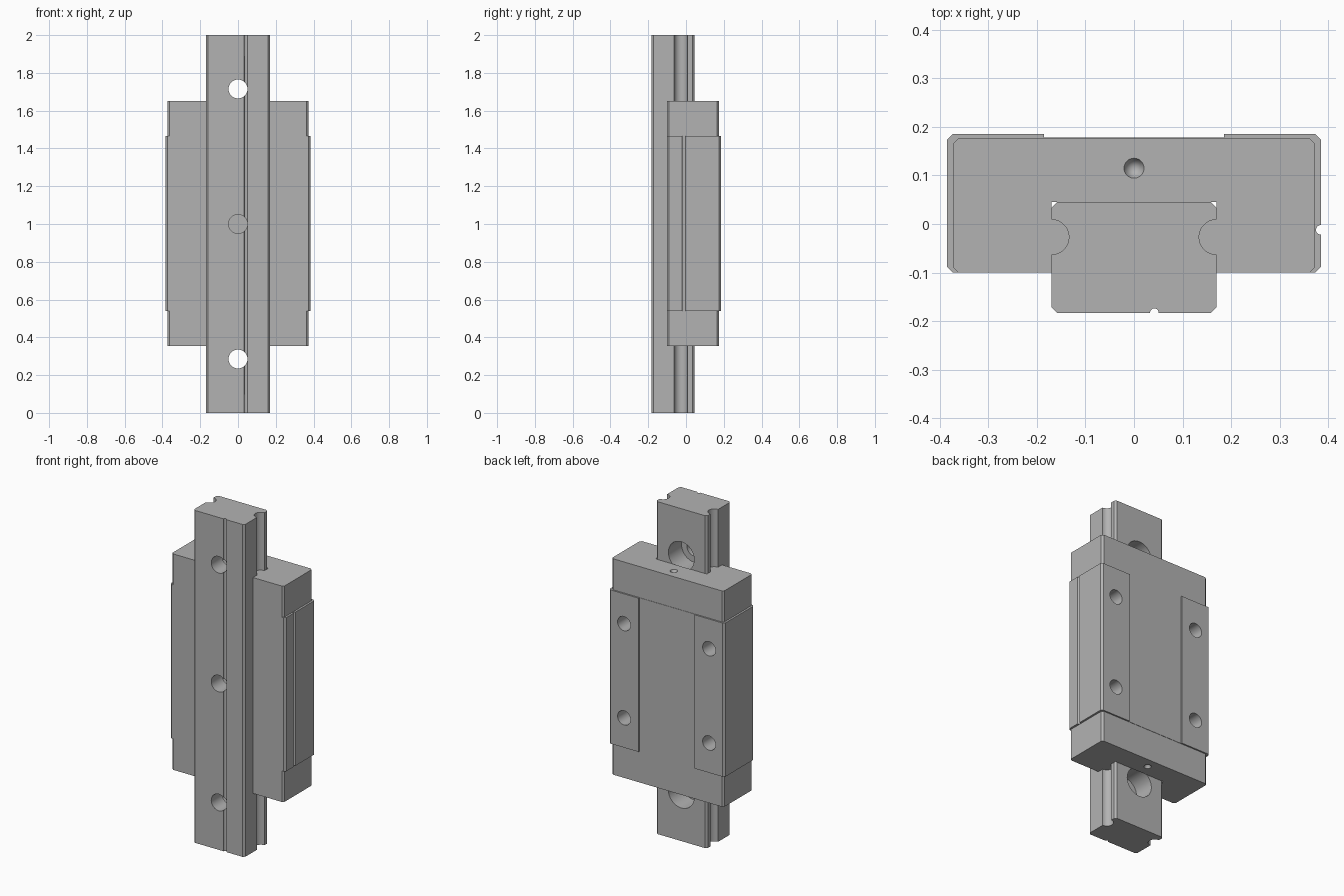
import bpy, bmesh
from math import sin, cos, pi, radians

cube = bpy.data.objects.get("Cube")
if cube:
    bpy.data.objects.remove(cube, do_unlink=True)

steel = bpy.data.materials.new("steel_grey")
steel.use_nodes = True
grey = (0.45, 0.45, 0.45, 1)
steel.diffuse_color = grey
steel.node_tree.nodes["Principled BSDF"].inputs["Base Color"].default_value = grey


def arc(cx, cy, r, start, end, n=14):
    angles = [radians(start + (end - start) * i / n) for i in range(n + 1)]
    return [(cx + r * cos(a), cy + r * sin(a)) for a in angles]


def extrude(name, section, z0, z1):
    """Closed section in x and y, extruded along z."""
    bm = bmesh.new()
    face = bm.faces.new([bm.verts.new((x, y, z0)) for x, y in section])
    top = bmesh.ops.extrude_face_region(bm, geom=[face])["geom"]
    for v in top:
        if isinstance(v, bmesh.types.BMVert):
            v.co.z = z1
    bmesh.ops.recalc_face_normals(bm, faces=bm.faces)
    mesh = bpy.data.meshes.new(name)
    bm.to_mesh(mesh)
    bm.free()
    mesh.materials.append(steel)
    obj = bpy.data.objects.new(name, mesh)
    bpy.context.collection.objects.link(obj)
    return obj


def drill(obj, location, r1, r2, depth, rotation=(0, 0, 0)):
    """Cut a round or conical hole centred on location."""
    bpy.ops.mesh.primitive_cone_add(vertices=32, radius1=r1, radius2=r2, depth=depth,
                                    location=location, rotation=rotation)
    cutter = bpy.context.object
    cutter.name = "hole_cutter"
    cutter.hide_render = True
    cutter.data.materials.append(steel)
    bpy.context.view_layer.objects.active = obj
    mod = obj.modifiers.new("hole", "BOOLEAN")
    mod.operation = "DIFFERENCE"
    mod.solver = "EXACT"
    mod.object = cutter
    bpy.ops.object.modifier_apply(modifier=mod.name)
    bpy.data.objects.remove(cutter, do_unlink=True)


def finish(obj):
    bpy.ops.object.select_all(action="DESELECT")
    obj.select_set(True)
    bpy.context.view_layer.objects.active = obj
    bpy.ops.object.shade_smooth_by_angle(angle=radians(30))


# Shared sizes
half, front, back, c = 0.17, -0.183, 0.045, 0.011
race_y, race_r = -0.027, 0.036
along_y = (pi / 2, 0, 0)

# Rail with ball races and a marking groove on its front
rail_section = (
    [(-half + c, front)] + arc(0.042, front, 0.009, 180, 0, 8)
    + [(half - c, front), (half, front + c)]
    + arc(half, race_y, race_r, -90, -270)
    + [(half, back - c), (half - c, back), (-half + c, back), (-half, back - c)]
    + arc(-half, race_y, race_r, 90, -90)
    + [(-half, front + c)])
rail = extrude("rail", rail_section, 0, 2)

# Counterbored fixing holes
for z in (0.285, 1.0, 1.715):
    drill(rail, (0, -0.07, z), 0.05, 0.05, 0.4, along_y)
    drill(rail, (0, 0.02, z), 0.086, 0.086, 0.2, along_y)
finish(rail)


def carriage_section(w, b, pads):
    """U-shaped section that wraps the rail; pads adds the raised strips and side groove."""
    f = -0.1
    pts = [(half, f), (w - c, f), (w, f + c)]
    if pads:
        pts += arc(w, -0.012, 0.01, -90, -270, 8)
    pts += [(w, b - c), (w - c, b)]
    if pads:
        e, low = 0.185, b - 0.007
        pts += [(e, b), (e, low), (-e, low), (-e, b)]
    pts += [(-w + c, b), (-w, b - c), (-w, f + c), (-w + c, f), (-half, f)]
    pts += arc(-half, race_y, race_r, -90, 90)
    pts += [(-half, back), (half, back)]
    pts += arc(half, race_y, race_r, 90, 270)
    return pts


# Carriage block with four threaded mounting holes
z_low, z_high = 0.54, 1.465
block = extrude("carriage_block", carriage_section(0.385, 0.185, True), z_low, z_high)
for x in (-0.283, 0.283):
    for z in (0.719, 1.286):
        drill(block, (x, 0.185, z), 0.043, 0.043, 0.2, along_y)
finish(block)

# End caps with conical grease ports
cap_section = carriage_section(0.373, 0.176, False)
for name, z0, z1 in (("lower_end_cap", 0.353, z_low), ("upper_end_cap", z_high, 1.652)):
    cap = extrude(name, cap_section, z0, z1)
    if name.startswith("upper"):
        drill(cap, (0, 0.115, z1 - 0.024), 0, 0.021, 0.05)
    else:
        drill(cap, (0, 0.115, z0 + 0.024), 0.021, 0, 0.05)
    finish(cap)
